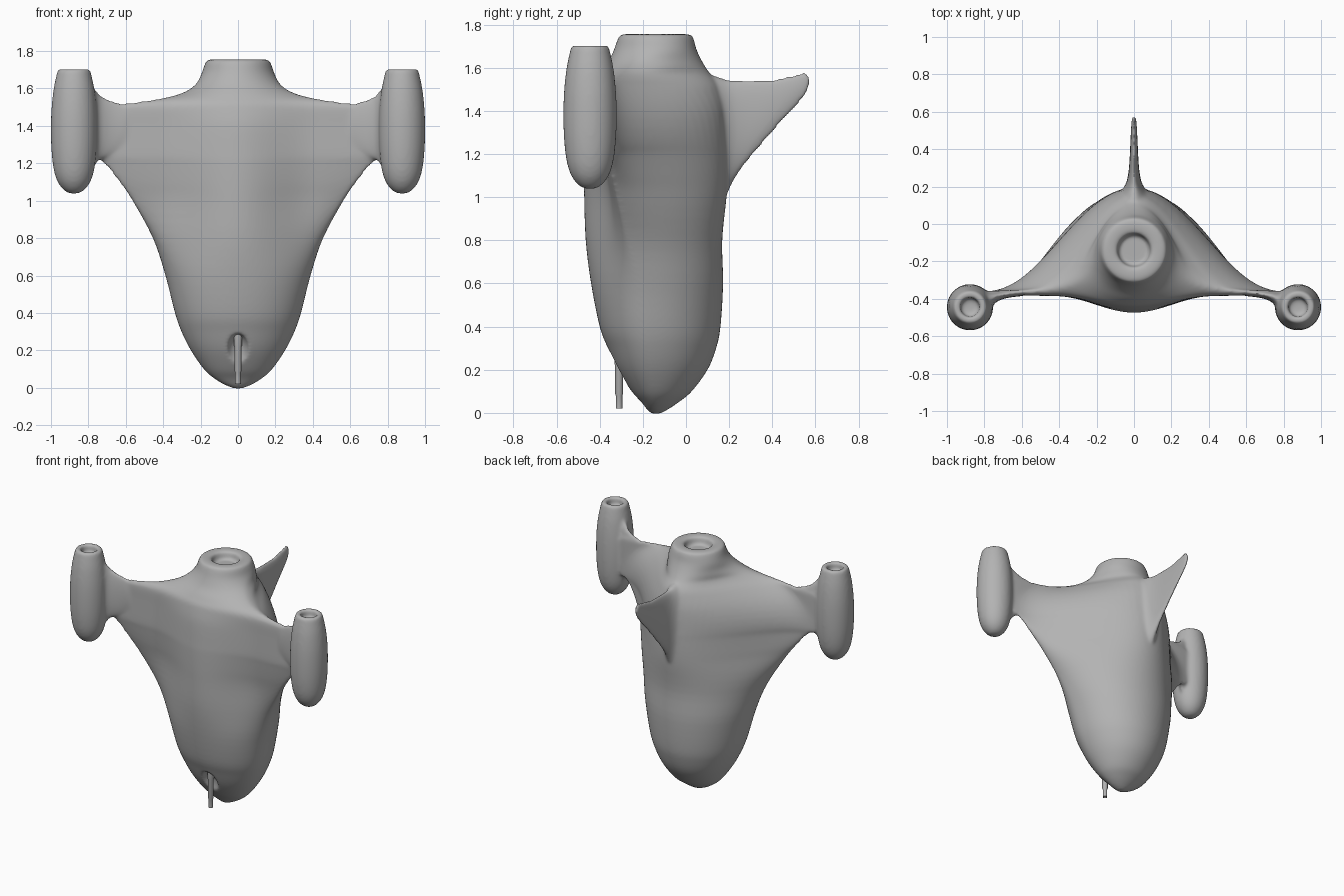
import bpy, math

if "Cube" in bpy.data.objects:
    bpy.data.objects.remove(bpy.data.objects["Cube"])

grey = bpy.data.materials.new("hull_grey")
grey.diffuse_color = (0.45, 0.45, 0.45, 1)
grey.use_nodes = True
grey.node_tree.nodes["Principled BSDF"].inputs["Base Color"].default_value = grey.diffuse_color


def make(name, verts, faces):
    me = bpy.data.meshes.new(name)
    me.from_pydata(verts, [], faces)
    me.materials.append(grey)
    ob = bpy.data.objects.new(name, me)
    bpy.context.collection.objects.link(ob)
    return ob


def loft(name, rings):
    """Skin equal-length rings and cap both ends."""
    n = len(rings[0])
    verts = [p for r in rings for p in r]
    faces = [(i * n + j, i * n + (j + 1) % n, (i + 1) * n + (j + 1) % n, (i + 1) * n + j)
             for i in range(len(rings) - 1) for j in range(n)]
    faces += [tuple(reversed(range(n))), tuple(range(len(verts) - n, len(verts)))]
    return make(name, verts, faces)


def spline(keys, steps=4):
    """Catmull-Rom interpolation of rows of numbers."""
    out = []
    for i in range(len(keys) - 1):
        a, b = keys[max(i - 1, 0)], keys[i]
        c, d = keys[i + 1], keys[min(i + 2, len(keys) - 1)]
        for k in range(steps):
            t = k / steps
            out.append([q + 0.5 * t * (r - p + t * (2 * p - 5 * q + 4 * r - s + t * (3 * (q - r) + s - p)))
                        for p, q, r, s in zip(a, b, c, d)])
    return out + [list(keys[-1])]


def circle(n):
    return [(math.cos(2 * math.pi * i / n), math.sin(2 * math.pi * i / n)) for i in range(n)]


def lathe(name, x, y, profile, n=32):
    return loft(name, [[(x + r * c, y + r * s, z) for c, s in circle(n)] for r, z in profile])


def smooth(ob, angle=40):
    bpy.ops.object.select_all(action='DESELECT')
    ob.select_set(True)
    bpy.context.view_layer.objects.active = ob
    bpy.ops.object.shade_smooth_by_angle(angle=math.radians(angle))


# Hull with wings: height, half width, front, back, edge depth, wing amount
keys = [
    (-.004, .02, -.16, -.12, -.14, 0), (.015, .07, -.18, -.085, -.14, 0),
    (.05, .128, -.207, -.033, -.14, 0), (.10, .183, -.252, .027, -.14, 0),
    (.20, .252, -.317, .10, -.15, 0), (.30, .302, -.362, .14, -.16, 0),
    (.40, .337, -.40, .16, -.17, 0), (.60, .388, -.44, .172, -.20, .1),
    (.80, .455, -.465, .168, -.26, .45), (1.0, .565, -.472, .188, -.32, .85),
    (1.1, .635, -.474, .193, -.345, .95), (1.2, .72, -.474, .193, -.362, 1),
    (1.25, .80, -.472, .192, -.366, 1), (1.4, .81, -.462, .182, -.366, 1),
    (1.49, .80, -.445, .162, -.366, 1), (1.522, .60, -.435, .15, -.36, 1),
    (1.545, .42, -.42, .135, -.345, 1), (1.575, .30, -.40, .11, -.30, .85),
    (1.62, .228, -.365, .08, -.22, .35), (1.68, .195, -.335, .05, -.14, 0)]
# Round nozzle with a recessed mouth
keys += [(z, r, -.14 - r, -.14 + r, -.14, 0)
         for z, r in ((1.738, .174), (1.754, .157), (1.754, .105), (1.742, .09), (1.70, .083))]


def section(z, w, front, back, edge, wing, n=128, t=.022):
    rise = min(max((z - 1.25) / .27, 0), 1.2)
    reach = .8 - .25 * rise * rise
    ring = []
    for c, s in circle(n):
        x = abs(w * s)
        if c >= 0:
            far, u, sign = back, min(1, x / reach), 1
        else:
            far, u, sign = front, min(1, x / .42), -1
        depth, c = abs(far - edge), abs(c)
        bump = (1 + math.cos(math.pi * u)) / 2 * math.sqrt(max(0, 1 - s ** 4))
        d = (1 - wing) * depth * c + wing * (t * c + (depth - t) * bump)
        ring.append((w * s, edge + sign * d, z))
    return ring


hull = loft("hull", [section(*k) for k in spline(keys)])
parts = [hull]

# Tail fin: y, bottom, top, half thickness
fin = [(.05, .85, 1.58, .13), (.14, .93, 1.56, .095), (.18, .99, 1.548, .065), (.21, 1.055, 1.542, .046),
       (.25, 1.12, 1.54, .034), (.31, 1.195, 1.54, .026), (.40, 1.3, 1.545, .021),
       (.49, 1.4, 1.564, .017), (.55, 1.465, 1.578, .013), (.572, 1.51, 1.56, .01)]
parts.append(loft("tail_fin", [[(t * c, y, (a + b) / 2 + (b - a) / 2 * s) for c, s in circle(64)]
                               for y, a, b, t in spline(fin)]))

# Flared wing roots at the pods: x, bottom, top, half thickness, y
flare = [(.60, 1.29, 1.51, .018, -.368), (.66, 1.25, 1.532, .02, -.372), (.70, 1.235, 1.545, .023, -.378),
         (.74, 1.215, 1.568, .031, -.388), (.77, 1.18, 1.605, .048, -.408),
         (.80, 1.14, 1.64, .07, -.43), (.84, 1.14, 1.64, .08, -.44)]
for side in (-1, 1):
    parts.append(loft("wing_flare", [[(side * x, y + t * c, (a + b) / 2 + (b - a) / 2 * s)
                                      for c, s in circle(64)] for x, a, b, t, y in spline(flare)]))

# Engine pods with recessed mouths
pod = [(.002, 1.037), (.03, 1.042), (.058, 1.060), (.087, 1.10), (.107, 1.16), (.119, 1.25), (.1235, 1.36),
       (.121, 1.48), (.110, 1.59), (.094, 1.67), (.087, 1.696), (.080, 1.702), (.058, 1.702), (.051, 1.69),
       (.048, 1.65), (.002, 1.645)]
for side in (-1, 1):
    parts.append(lathe("pod", side * .877, -.445, spline(pod, 3), 64))

# Fuse the body into one skin, cut the gun recess in the nose, then soften
bpy.ops.object.select_all(action='DESELECT')
for p in parts:
    p.select_set(True)
bpy.context.view_layer.objects.active = hull
bpy.ops.object.join()
cutter = lathe("recess_cutter", 0, 0, [(max(.001, math.sin(a)), -math.cos(a))
                                       for a in [math.pi * i / 16 for i in range(17)]])
cutter.scale = (.065, .075, .12)
cutter.location = (0, -.345, .17)
cutter.hide_render = True


def remesh(name):
    m = hull.modifiers.new(name, 'REMESH')
    m.mode, m.voxel_size = 'VOXEL', 0.0095


remesh("fuse")
cut = hull.modifiers.new("recess", 'BOOLEAN')
cut.operation, cut.object = 'DIFFERENCE', cutter
remesh("refine")
sm = hull.modifiers.new("soften", 'SMOOTH')
sm.factor, sm.iterations = 0.5, 8
bpy.ops.object.select_all(action='DESELECT')
hull.select_set(True)
bpy.context.view_layer.objects.active = hull
bpy.ops.object.convert(target='MESH')
bpy.data.objects.remove(cutter)
smooth(hull, 60)

# Nose gun
smooth(lathe("nose_gun", 0, -.31, [(.008, .05), (.010, .02), (.015, .02), (.015, .08),
                                   (.019, .09), (.019, .22), (.022, .23), (.022, .31)], 20))
